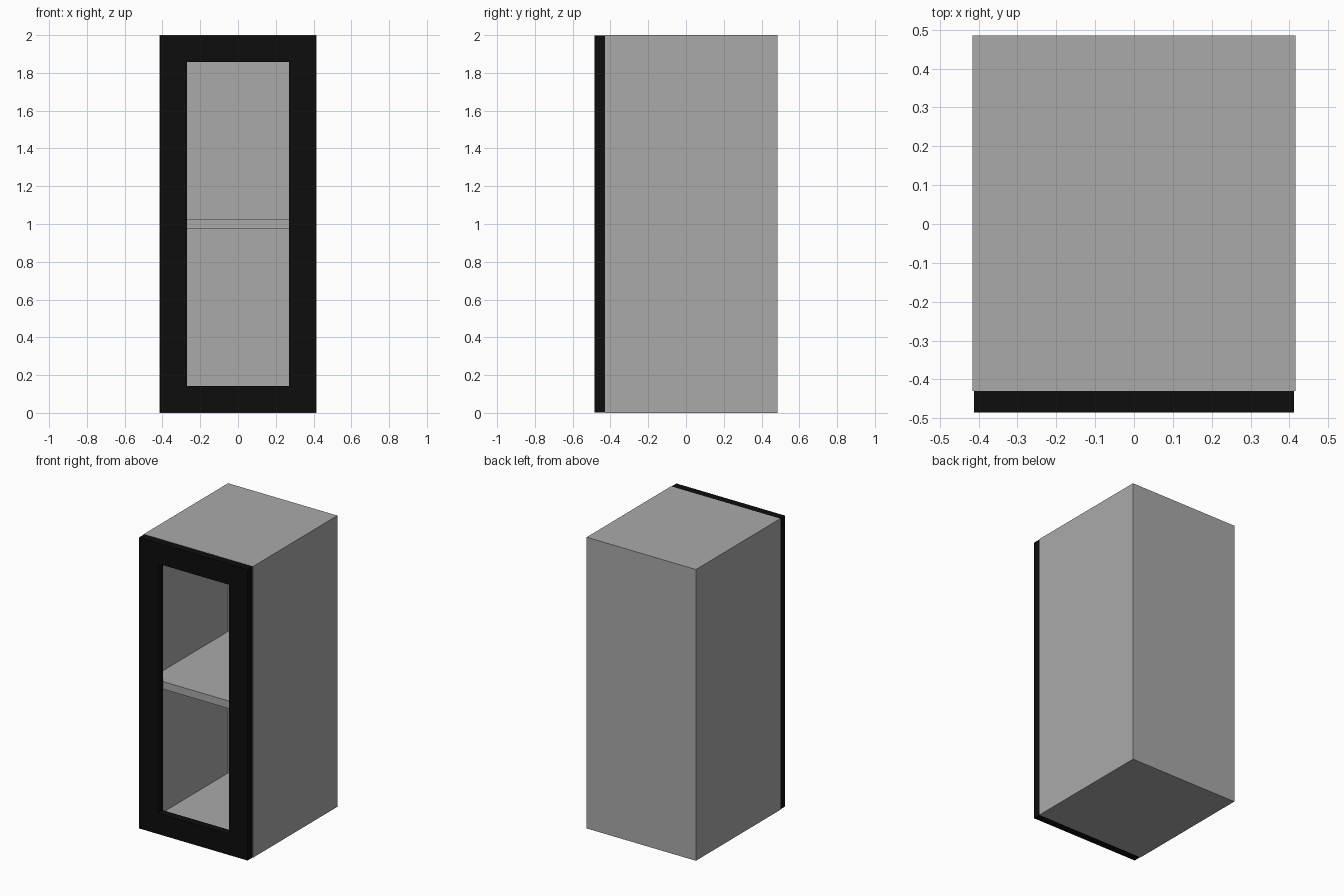
import bpy, bmesh
from mathutils import Vector

if "Cube" in bpy.data.objects:
    bpy.data.objects.remove(bpy.data.objects["Cube"])


def material(name, value):
    m = bpy.data.materials.new(name)
    m.diffuse_color = (value, value, value, 1)
    m.use_nodes = True
    m.node_tree.nodes["Principled BSDF"].inputs["Base Color"].default_value = m.diffuse_color
    return m


grey = material("grey", 0.40)
black = material("black", 0.004)


def box(lo, hi):
    """Axis-aligned box as a bmesh."""
    lo, hi = Vector(lo), Vector(hi)
    bm = bmesh.new()
    bmesh.ops.create_cube(bm, size=1)
    for v in bm.verts:
        v.co = Vector(((lo[i] + hi[i]) / 2 + v.co[i] * (hi[i] - lo[i])) for i in range(3))
    bm.normal_update()
    return bm


def finish(bm, name, mat):
    bmesh.ops.recalc_face_normals(bm, faces=bm.faces)
    mesh = bpy.data.meshes.new(name)
    bm.to_mesh(mesh)
    bm.free()
    mesh.materials.append(mat)
    ob = bpy.data.objects.new(name, mesh)
    bpy.context.collection.objects.link(ob)


FRONT, JOIN, BACK = -0.485, -0.43, 0.485
WALL, INNER_BACK = 0.055, 0.405

# Cabinet body: box hollowed out from the front
bm = box((-0.415, JOIN, 0), (0.415, BACK, 2))
face = [f for f in bm.faces if f.normal.y < -0.9]
bmesh.ops.inset_region(bm, faces=face, thickness=WALL, use_even_offset=True)
ext = bmesh.ops.extrude_face_region(bm, geom=face)["geom"]
bmesh.ops.translate(bm, vec=(0, INNER_BACK - JOIN, 0),
                    verts=[g for g in ext if isinstance(g, bmesh.types.BMVert)])
bmesh.ops.delete(bm, geom=[f for f in face if f.is_valid], context='FACES')
finish(bm, "cabinet_body", grey)

# Middle shelf
finish(box((-0.36, JOIN, 0.975), (0.36, INNER_BACK, 1.027)), "shelf", grey)

# Door frame: slab with a rectangular opening cut through
bm = box((-0.412, FRONT, 0.001), (0.412, JOIN, 1.999))
faces = [f for f in bm.faces if abs(f.normal.y) > 0.9]
bmesh.ops.inset_region(bm, faces=faces, thickness=0.142, use_even_offset=True)
rims = [e for f in faces for e in f.edges]
bmesh.ops.delete(bm, geom=faces, context='FACES_ONLY')
bmesh.ops.bridge_loops(bm, edges=rims)
finish(bm, "door_frame", black)
